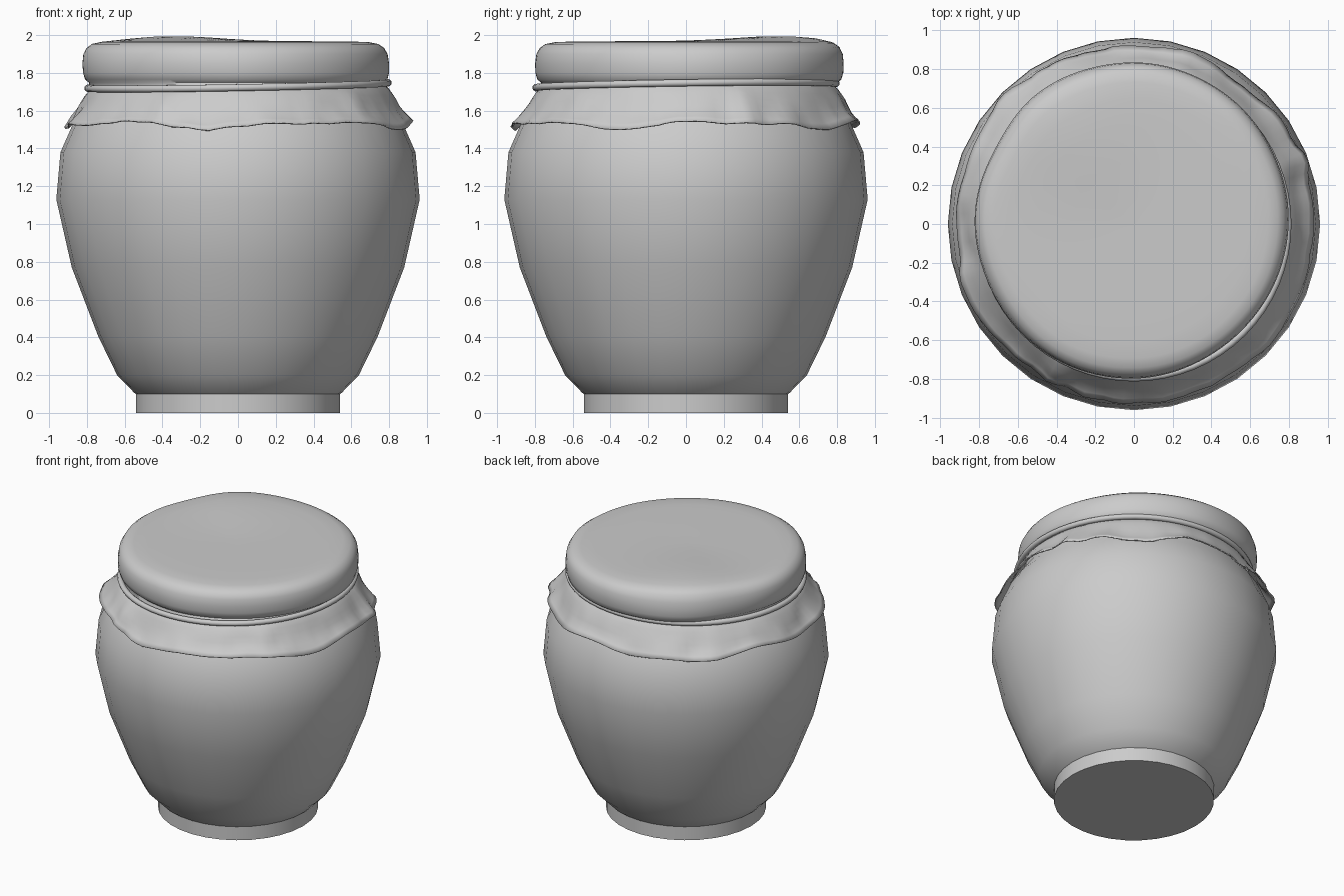
import bpy, bmesh, math
from mathutils import Vector, noise

if "Cube" in bpy.data.objects:
    bpy.data.objects.remove(bpy.data.objects["Cube"])


def finish(name, bm, angle=40):
    bmesh.ops.recalc_face_normals(bm, faces=bm.faces)
    mesh = bpy.data.meshes.new(name)
    bm.to_mesh(mesh)
    bm.free()
    obj = bpy.data.objects.new(name, mesh)
    bpy.context.collection.objects.link(obj)
    bpy.ops.object.select_all(action='DESELECT')
    obj.select_set(True)
    bpy.context.view_layer.objects.active = obj
    bpy.ops.object.shade_smooth_by_angle(angle=math.radians(angle))
    return obj


def rings(bm, count, sides, point, closed=False):
    """Bridge rows of points, point(row, angle) -> xyz, into a skin."""
    rows = [[bm.verts.new(point(i, 2 * math.pi * j / sides)) for j in range(sides)]
            for i in range(count)]
    for i in range(count if closed else count - 1):
        a, b = rows[i], rows[(i + 1) % count]
        for j in range(sides):
            k = (j + 1) % sides
            bm.faces.new((a[j], a[k], b[k], b[j]))
    return rows


# Jar body: lathed profile with foot and hidden rim
profile = [(0.54, 0), (0.54, 0.1), (0.548, 0.105), (0.64, 0.2), (0.74, 0.405),
           (0.88, 0.77), (0.962, 1.13), (0.94, 1.38), (0.865, 1.55),
           (0.77, 1.68), (0.75, 1.75), (0.76, 1.9)]
bm = bmesh.new()
rows = rings(bm, len(profile), 32, lambda i, a: (
    profile[i][0] * math.cos(a), profile[i][0] * math.sin(a), profile[i][1]))
bm.faces.new(rows[0])
bm.faces.new(rows[-1])
finish("jar_body", bm, 35)


def band_height(x, y):
    return 1.733 + 0.018 * x + 0.014 * y


def bump(a, centre, width):
    d = (a - centre + math.pi) % (2 * math.pi) - math.pi
    return math.exp(-(d / width) ** 2)


# Cloth cover: soft cap, pinched at the cord, flaring to a wavy hem
# each row: radius, height, wrinkle strength
cap = [(0.12, 1.968), (0.3, 1.968), (0.48, 1.967), (0.62, 1.966), (0.71, 1.963),
       (0.76, 1.953), (0.79, 1.932), (0.808, 1.9), (0.814, 1.85), (0.812, 1.8),
       (0.802, 1.765), (0.782, 1.748)]
skirt = [(0.78, 0.0), (0.80, 0.1), (0.815, 0.22), (0.837, 0.4), (0.857, 0.58),
         (0.88, 0.75), (0.902, 0.88), (0.926, 1.0)]


def cloth(i, a):
    c, s = math.cos(a), math.sin(a)
    if i < len(cap):
        r, z = cap[i]
        lump = noise.noise(Vector((c * 1.6, s * 1.6, z * 3)))
        if r > 0.6:
            # flattened side at the back left
            r += 0.012 * lump - 0.018 * bump(a, 2.65, 0.3)
        x, y = r * c - 0.012, r * s + 0.02
        if z > 1.9:
            # raised swelling at the back left of the top
            z += 0.028 * math.exp(-((x + 0.35) ** 2 + (y - 0.5) ** 2) / 0.12)
        return x, y, z
    r, t = skirt[i - len(cap)]
    folds = noise.noise(Vector((c * 3.2, s * 3.2, t * 1.5)))
    fine = noise.noise(Vector((c * 8, s * 8, 4 + t * 2)))
    ridges = (bump(a, 0.36, 0.06) + bump(a, -2.05, 0.07)
              + 0.7 * bump(a, -0.75, 0.08) + 0.6 * bump(a, 2.4, 0.08))
    r += t * (0.022 * folds + 0.014 * fine) + 0.03 * ridges * math.sin(math.pi * t * 0.8)
    x, y = r * c - 0.003, r * s + 0.004
    top = band_height(x, y) - 0.01
    hem = (1.528 + 0.016 * math.sin(5 * a + 0.6) + 0.010 * math.sin(9 * a + 2)
           + 0.012 * fine)
    return x, y, top + (hem - top) * t


bm = bmesh.new()
rows = rings(bm, len(cap) + len(skirt), 112, cloth)
centre = bm.verts.new((-0.012, 0.02, 1.969))
for j in range(112):
    bm.faces.new((centre, rows[0][j], rows[0][(j + 1) % 112]))
cover = finish("cloth_cover", bm, 60)
thick = cover.modifiers.new("thickness", 'SOLIDIFY')
thick.thickness = 0.008


# Tied cord: slightly tilted ring around the cloth
def cord(i, a):
    t = 2 * math.pi * i / 10
    r = 0.795 + 0.019 * math.cos(t)
    x, y = r * math.cos(a), r * math.sin(a)
    return x, y, band_height(x, y) + 0.019 * math.sin(t)


bm = bmesh.new()
rings(bm, 10, 64, cord, closed=True)
finish("tied_cord", bm, 60)
